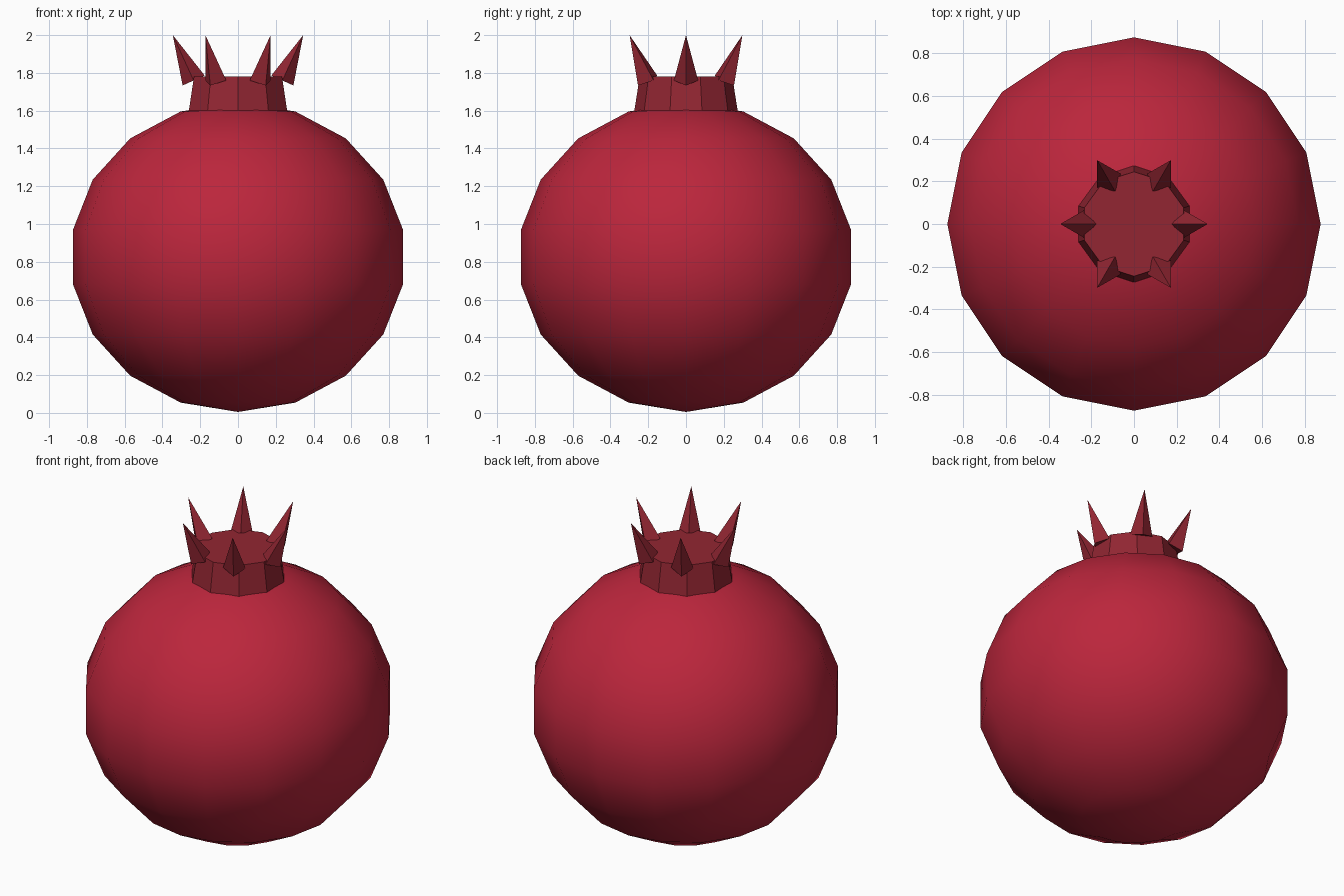
import bpy
from math import atan2, cos, sin, hypot, tau

cube = bpy.data.objects.get("Cube")
if cube:
    bpy.data.objects.remove(cube, do_unlink=True)


def material(name, rgb):
    mat = bpy.data.materials.new(name)
    mat.use_nodes = True
    color = (*rgb, 1)
    mat.diffuse_color = color
    mat.node_tree.nodes["Principled BSDF"].inputs["Base Color"].default_value = color
    return mat


def finish(name, mat):
    obj = bpy.context.object
    obj.name = obj.data.name = name
    obj.data.materials.append(mat)
    return obj


skin = material("bright_red_skin", (0.50, 0.019, 0.045))
husk = material("dull_red_husk", (0.29, 0.019, 0.032))

# Fruit body: smooth, slightly flattened sphere
bpy.ops.mesh.primitive_uv_sphere_add(segments=16, ring_count=9, radius=1, location=(0, 0, 0.825))
body = finish("fruit_body", skin)
body.scale = (0.888, 0.888, 0.82)
bpy.ops.object.shade_smooth()

# Crown base: faceted collar tapering upwards
BOTTOM, TOP = 1.59, 1.78
bpy.ops.mesh.primitive_cone_add(vertices=10, radius1=0.275, radius2=0.245, depth=TOP - BOTTOM,
                                location=(0, 0, (BOTTOM + TOP) / 2))
finish("crown_base", husk)

# Crown spikes: six four-sided points leaning outwards
BASE_R, BASE_Z = 0.235, 1.76
TIP_R, TIP_Z = 0.345, 2.0
lean = atan2(TIP_R - BASE_R, TIP_Z - BASE_Z)
length = hypot(TIP_R - BASE_R, TIP_Z - BASE_Z)
mid_r, mid_z = (BASE_R + TIP_R) / 2, (BASE_Z + TIP_Z) / 2
for i in range(6):
    a = tau * i / 6
    bpy.ops.mesh.primitive_cone_add(vertices=4, radius1=0.064, radius2=0, depth=length,
                                    location=(mid_r * cos(a), mid_r * sin(a), mid_z),
                                    rotation=(0, lean, a))
    finish(f"crown_spike_{i + 1}", husk)
